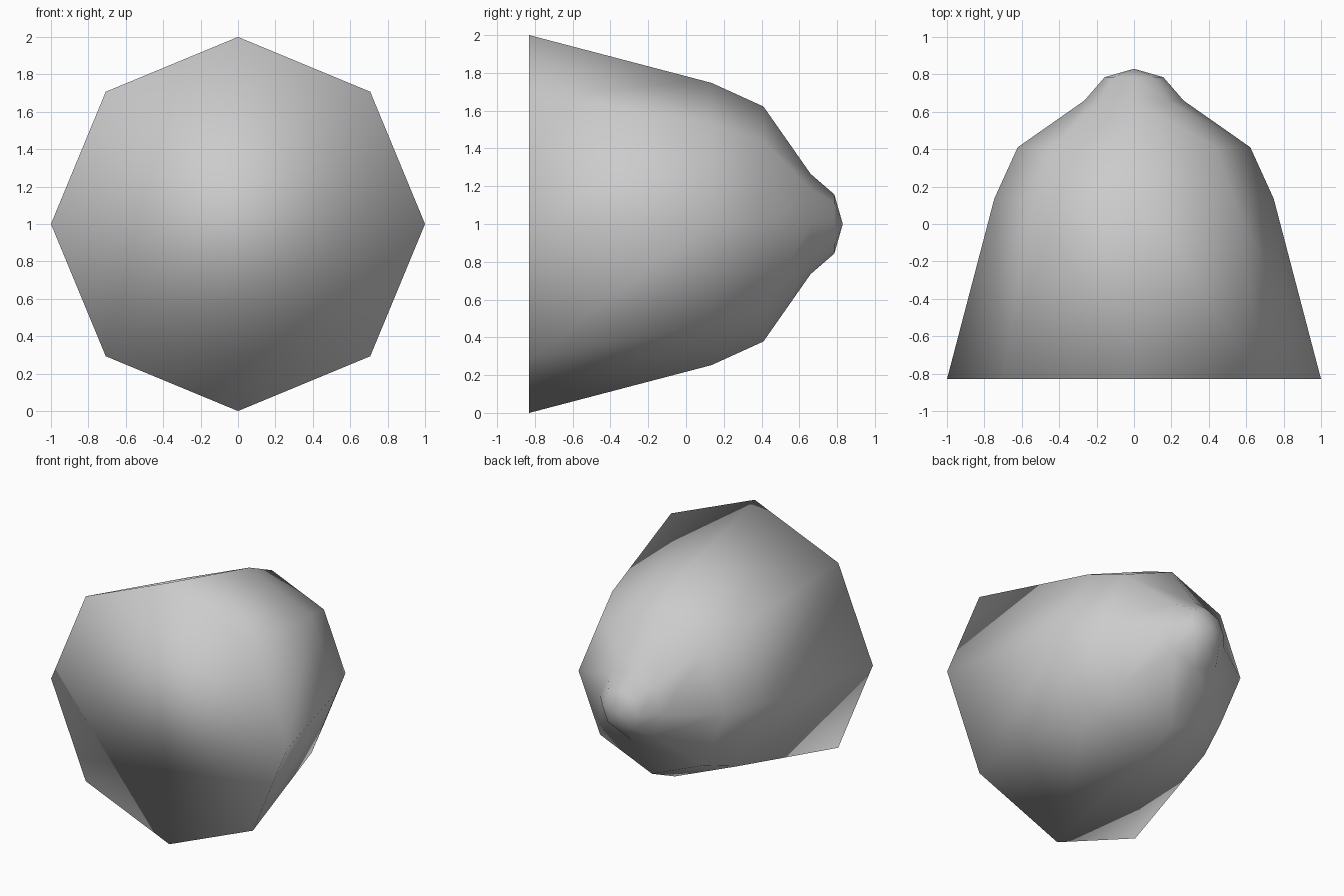
import bpy, bmesh, math

if "Cube" in bpy.data.objects:
    bpy.data.objects.remove(bpy.data.objects["Cube"], do_unlink=True)

SIDES = 8
CENTRE_Z = 1.0
# (y, radius) from the wide front rim to the last ring before the tip
PROFILE = [(-0.83, 1.0), (0.135, 0.747), (0.41, 0.622), (0.66, 0.265), (0.785, 0.157)]
TIP_Y = 0.83


def flat_colour(name, rgb):
    mat = bpy.data.materials.new(name)
    mat.use_nodes = True
    mat.diffuse_color = (*rgb, 1)
    mat.node_tree.nodes["Principled BSDF"].inputs["Base Color"].default_value = (*rgb, 1)
    return mat


def ring(bm, y, radius):
    angles = [2 * math.pi * i / SIDES for i in range(SIDES)]
    return [bm.verts.new((radius * math.cos(a), y, CENTRE_Z + radius * math.sin(a)))
            for a in angles]


# Eight-sided turned body: flat front cap, tapering walls, pointed rear nose
bm = bmesh.new()
rings = [ring(bm, y, r) for y, r in PROFILE]
tip = bm.verts.new((0, TIP_Y, CENTRE_Z))
bm.faces.new(rings[0])
for i in range(SIDES):
    j = (i + 1) % SIDES
    for a, b in zip(rings, rings[1:]):
        bm.faces.new((a[i], a[j], b[j], b[i]))
    bm.faces.new((rings[-1][i], rings[-1][j], tip))
bmesh.ops.recalc_face_normals(bm, faces=bm.faces)

# Shading runs smoothly over every edge, including the front rim
for face in bm.faces:
    face.smooth = True

mesh = bpy.data.meshes.new("nose_cone")
bm.to_mesh(mesh)
bm.free()
mesh.materials.append(flat_colour("light_grey", (0.6, 0.6, 0.6)))
body = bpy.data.objects.new("nose_cone", mesh)
bpy.context.collection.objects.link(body)
